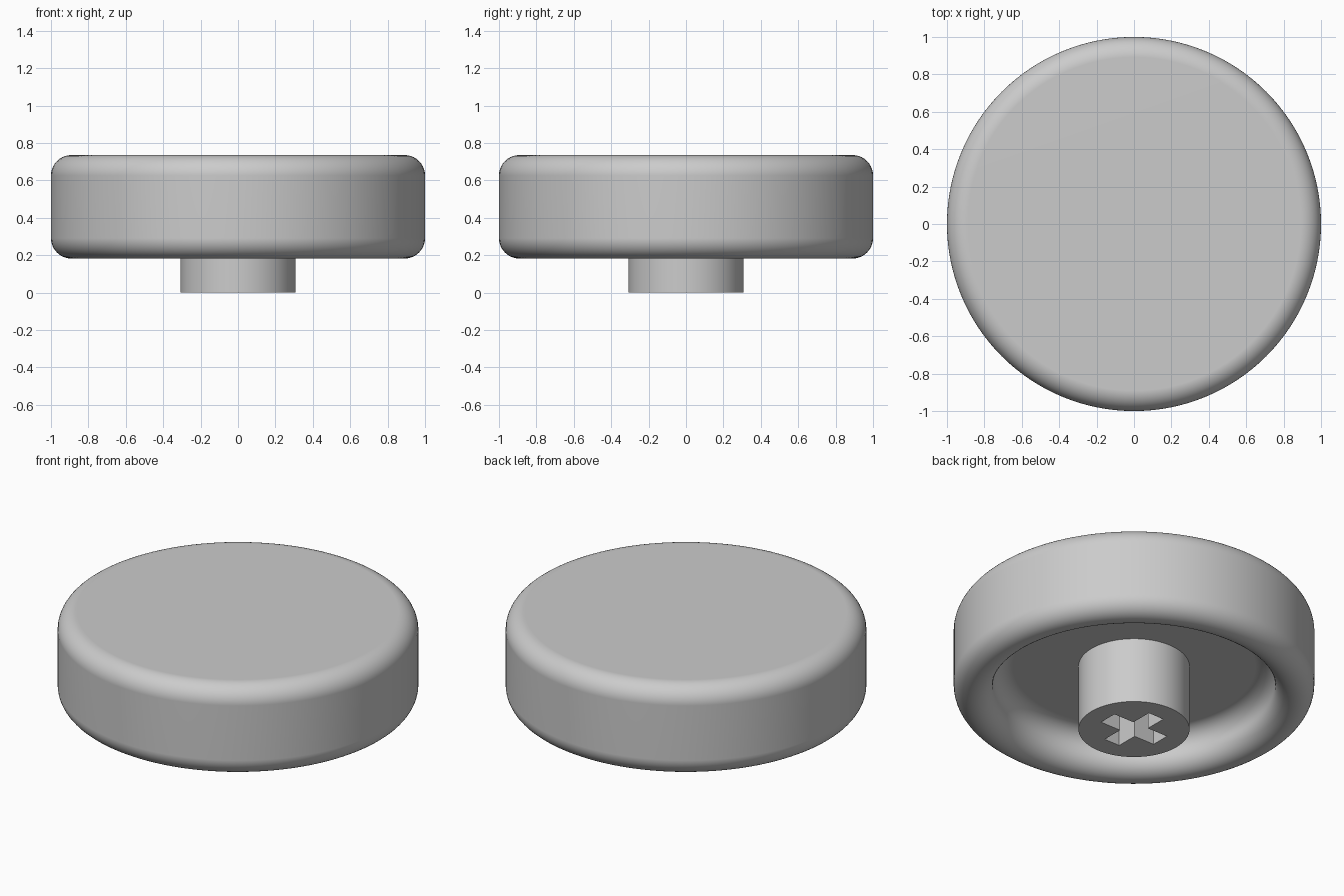
import bpy, bmesh
from math import cos, sin, radians, tau
from mathutils import Matrix

if "Cube" in bpy.data.objects:
    bpy.data.objects.remove(bpy.data.objects["Cube"])

SIDES = 128
BOTTOM, TOP, CEILING = 0.182, 0.735, 0.402
FILLET = 0.109
STEM_RADIUS = 0.308

# Single plain grey material
grey = bpy.data.materials.new("light grey plastic")
grey.use_nodes = True
grey.diffuse_color = (0.6, 0.6, 0.6, 1)
grey.node_tree.nodes["Principled BSDF"].inputs["Base Color"].default_value = grey.diffuse_color


def make_object(name, bm):
    bmesh.ops.recalc_face_normals(bm, faces=bm.faces)
    mesh = bpy.data.meshes.new(name)
    bm.to_mesh(mesh)
    bm.free()
    obj = bpy.data.objects.new(name, mesh)
    mesh.materials.append(grey)
    bpy.context.collection.objects.link(obj)
    return obj


def activate(obj):
    bpy.ops.object.select_all(action='DESELECT')
    obj.select_set(True)
    bpy.context.view_layer.objects.active = obj


def smooth(obj):
    activate(obj)
    bpy.ops.object.shade_smooth_by_angle(angle=radians(35))
    normals = obj.modifiers.new("even shading", 'WEIGHTED_NORMAL')
    normals.keep_sharp = True


def arc(r, z, start, end, steps=10):
    """Fillet points around (r, z), angles in degrees."""
    angles = [radians(start + (end - start) * i / steps) for i in range(steps + 1)]
    return [(r + FILLET * cos(a), z + FILLET * sin(a)) for a in angles]


# Round cap: rounded top edge, rounded rim and filleted hollow underneath
outer = 1 - FILLET
inner = 1 - 3 * FILLET
profile = [(0, TOP)]
profile += arc(outer, TOP - FILLET, 90, 0)
profile += arc(outer, BOTTOM + FILLET, 0, -180, 20)
profile += arc(inner, CEILING - FILLET, 0, 90)
profile += [(0, CEILING)]

bm = bmesh.new()
points = [bm.verts.new((r, 0, z)) for r, z in profile]
edges = [bm.edges.new(pair) for pair in zip(points, points[1:])]
bmesh.ops.spin(bm, geom=points + edges, cent=(0, 0, 0), axis=(0, 0, 1),
               angle=tau, steps=SIDES)
bmesh.ops.remove_doubles(bm, verts=bm.verts, dist=0.0005)
smooth(make_object("round_cap", bm))

# Stem, sunk slightly into the cap
sunk_top = CEILING + 0.04
bm = bmesh.new()
bmesh.ops.create_cone(bm, cap_ends=True, segments=SIDES, radius1=STEM_RADIUS,
                      radius2=STEM_RADIUS, depth=sunk_top,
                      matrix=Matrix.Translation((0, 0, sunk_top / 2)))
stem = make_object("stem", bm)

# Cross-shaped socket cut up into the stem
for length, width in ((0.38, 0.115), (0.105, 0.38)):
    bm = bmesh.new()
    size = Matrix.Diagonal((length, width, CEILING + 0.1, 1))
    bmesh.ops.create_cube(bm, size=1,
                          matrix=Matrix.Translation((0, 0, CEILING / 2 - 0.05)) @ size)
    cutter = make_object("socket_cutter", bm)
    cutter.hide_render = True
    cut = stem.modifiers.new("socket", 'BOOLEAN')
    cut.operation = 'DIFFERENCE'
    cut.solver = 'EXACT'
    cut.object = cutter
    activate(stem)
    bpy.ops.object.modifier_apply(modifier=cut.name)
    bpy.data.objects.remove(cutter)
smooth(stem)
